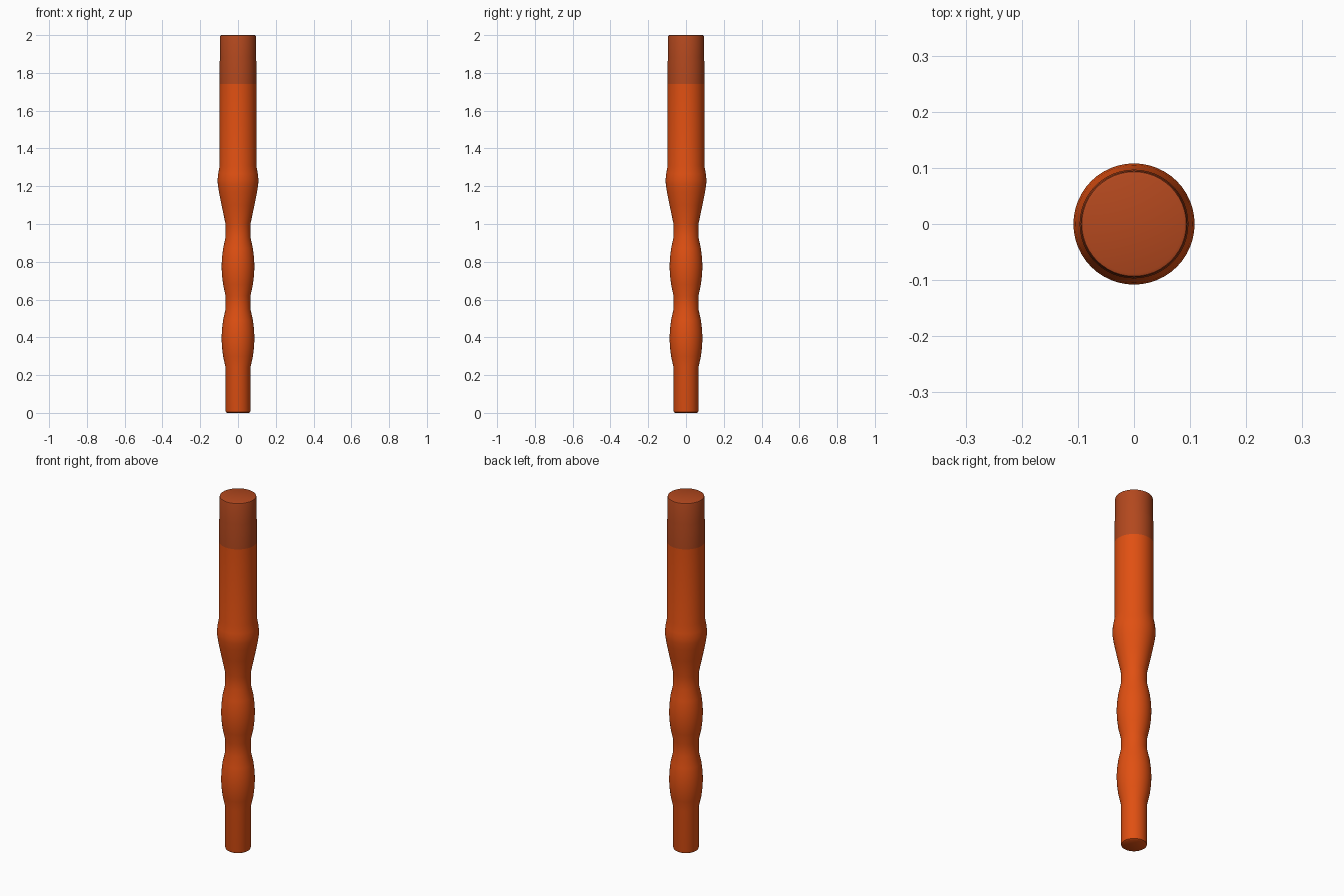
import bpy, bmesh, math

if "Cube" in bpy.data.objects:
    bpy.data.objects.remove(bpy.data.objects["Cube"])

SIDES = 48

def material(name, rgb):
    m = bpy.data.materials.new(name)
    m.diffuse_color = (*rgb, 1.0)
    m.use_nodes = True
    m.node_tree.nodes["Principled BSDF"].inputs["Base Color"].default_value = m.diffuse_color
    return m

def lathe(name, profile, mat, cap_bottom=False, cap_top=False):
    """Revolve (radius, height) points around z."""
    bm = bmesh.new()
    rings = []
    for r, z in profile:
        rings.append([bm.verts.new((r * math.cos(2 * math.pi * i / SIDES),
                                    r * math.sin(2 * math.pi * i / SIDES), z))
                      for i in range(SIDES)])
    for a, b in zip(rings, rings[1:]):
        for i in range(SIDES):
            j = (i + 1) % SIDES
            bm.faces.new((a[i], a[j], b[j], b[i]))
    if cap_bottom:
        bm.faces.new(rings[0][::-1])
    if cap_top:
        bm.faces.new(rings[-1])
    me = bpy.data.meshes.new(name)
    bm.to_mesh(me)
    bm.free()
    me.materials.append(mat)
    ob = bpy.data.objects.new(name, me)
    bpy.context.collection.objects.link(ob)
    bpy.ops.object.select_all(action='DESELECT')
    ob.select_set(True)
    bpy.context.view_layer.objects.active = ob
    bpy.ops.object.shade_smooth_by_angle(angle=math.radians(40))
    return ob

def bulge(z0):
    """Swollen grip section starting at height z0."""
    return [(0.066, z0), (0.079, z0 + 0.06), (0.085, z0 + 0.11), (0.087, z0 + 0.155),
            (0.085, z0 + 0.20), (0.079, z0 + 0.25), (0.066, z0 + 0.31)]

orange = material("orange", (0.75, 0.08, 0.006))
brown = material("brown", (0.45, 0.065, 0.013))

# Shaft: rounded foot, two grip bulges, flared collar, straight barrel
shaft = [(0.058, 0.0), (0.064, 0.004), (0.066, 0.012)]
shaft += bulge(0.24) + bulge(0.62)
shaft += [(0.066, 1.0), (0.087, 1.10), (0.101, 1.17), (0.107, 1.21), (0.108, 1.235),
          (0.105, 1.265), (0.097, 1.31), (0.097, 1.74)]
lathe("shaft", shaft, orange, cap_bottom=True)

# End band: darker tip with a softened rim
band = [(0.097, 1.74), (0.097, 1.86), (0.095, 1.88), (0.095, 1.992), (0.093, 1.998), (0.088, 2.0)]
lathe("end_band", band, brown, cap_top=True)
